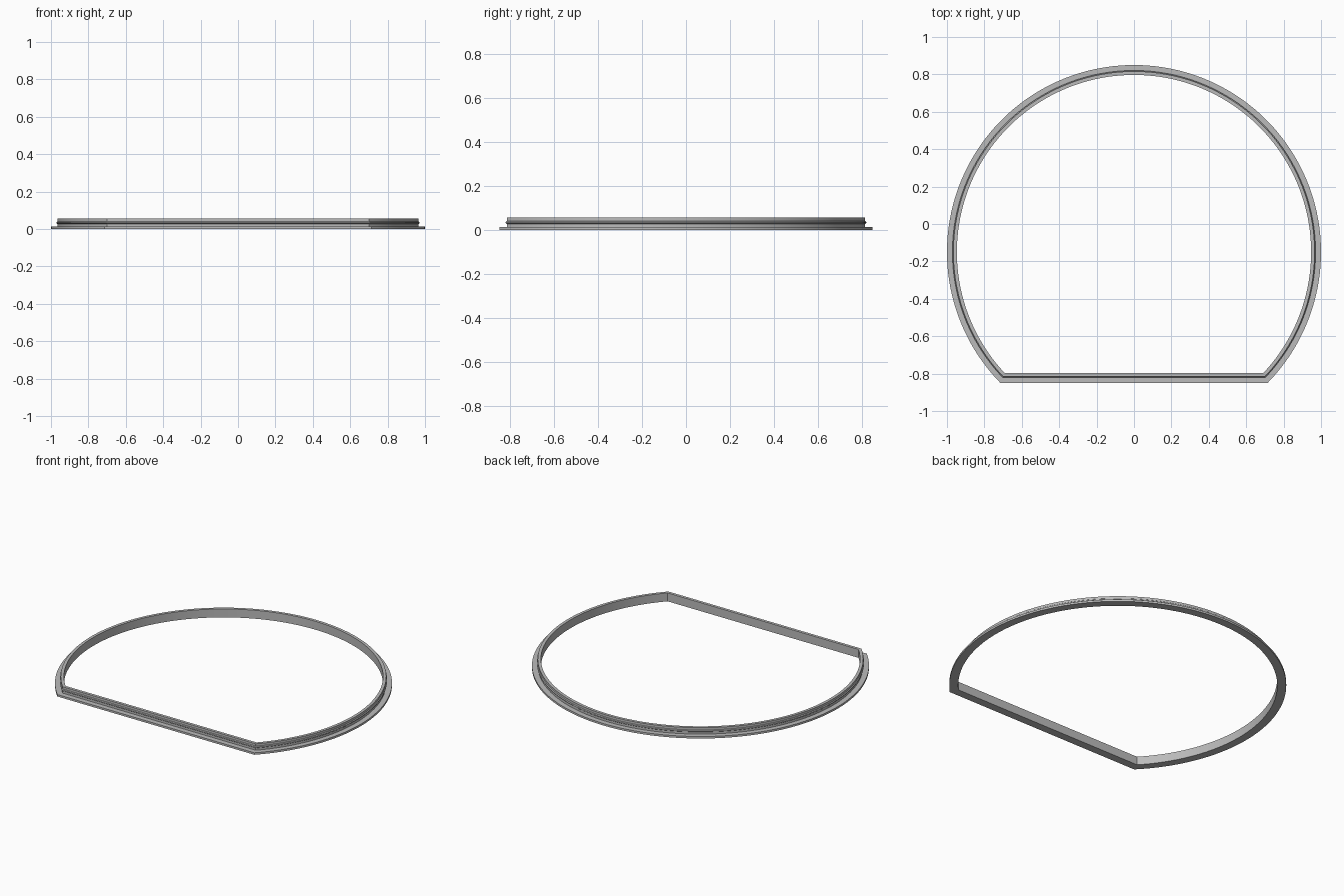
import bpy, bmesh, math

cube = bpy.data.objects.get("Cube")
if cube:
    bpy.data.objects.remove(cube, do_unlink=True)

grey = bpy.data.materials.new("light grey")
grey.use_nodes = True
colour = (0.5, 0.5, 0.5, 1)
grey.diffuse_color = colour
grey.node_tree.nodes["Principled BSDF"].inputs["Base Color"].default_value = colour

CENTRE_Y = -0.15    # centre of the round part
CHORD = 0.70        # distance from the centre to the flat front edge
STEPS = 128


def outline(inset, z):
    """Circle cut by a straight front edge, moved inward by inset."""
    r, c = 1 - inset, CHORD - inset
    start = -math.asin(c / r)
    sweep = math.pi - 2 * start
    return [(r * math.cos(start + sweep * i / STEPS),
             CENTRE_Y + r * math.sin(start + sweep * i / STEPS), z)
            for i in range(STEPS + 1)]


# Cross-section as (inset, height): flange, wall, snap bead, rim
section = [(0, 0), (0, 0.013), (0.034, 0.013), (0.034, 0.027),
           (0.029, 0.031), (0.029, 0.036), (0.034, 0.040),
           (0.034, 0.055), (0.053, 0.055), (0.053, 0)]

bm = bmesh.new()
rings = [[bm.verts.new(p) for p in outline(*s)] for s in section]
for a, b in zip(rings, rings[1:] + rings[:1]):
    for i in range(len(a)):
        j = (i + 1) % len(a)
        bm.faces.new((a[i], a[j], b[j], b[i]))
bmesh.ops.recalc_face_normals(bm, faces=bm.faces)

mesh = bpy.data.meshes.new("flanged_rim")
bm.to_mesh(mesh)
bm.free()
mesh.materials.append(grey)
rim = bpy.data.objects.new("flanged_rim", mesh)
bpy.context.collection.objects.link(rim)
bpy.context.view_layer.objects.active = rim
rim.select_set(True)
bpy.ops.object.shade_smooth_by_angle(angle=math.radians(25))
